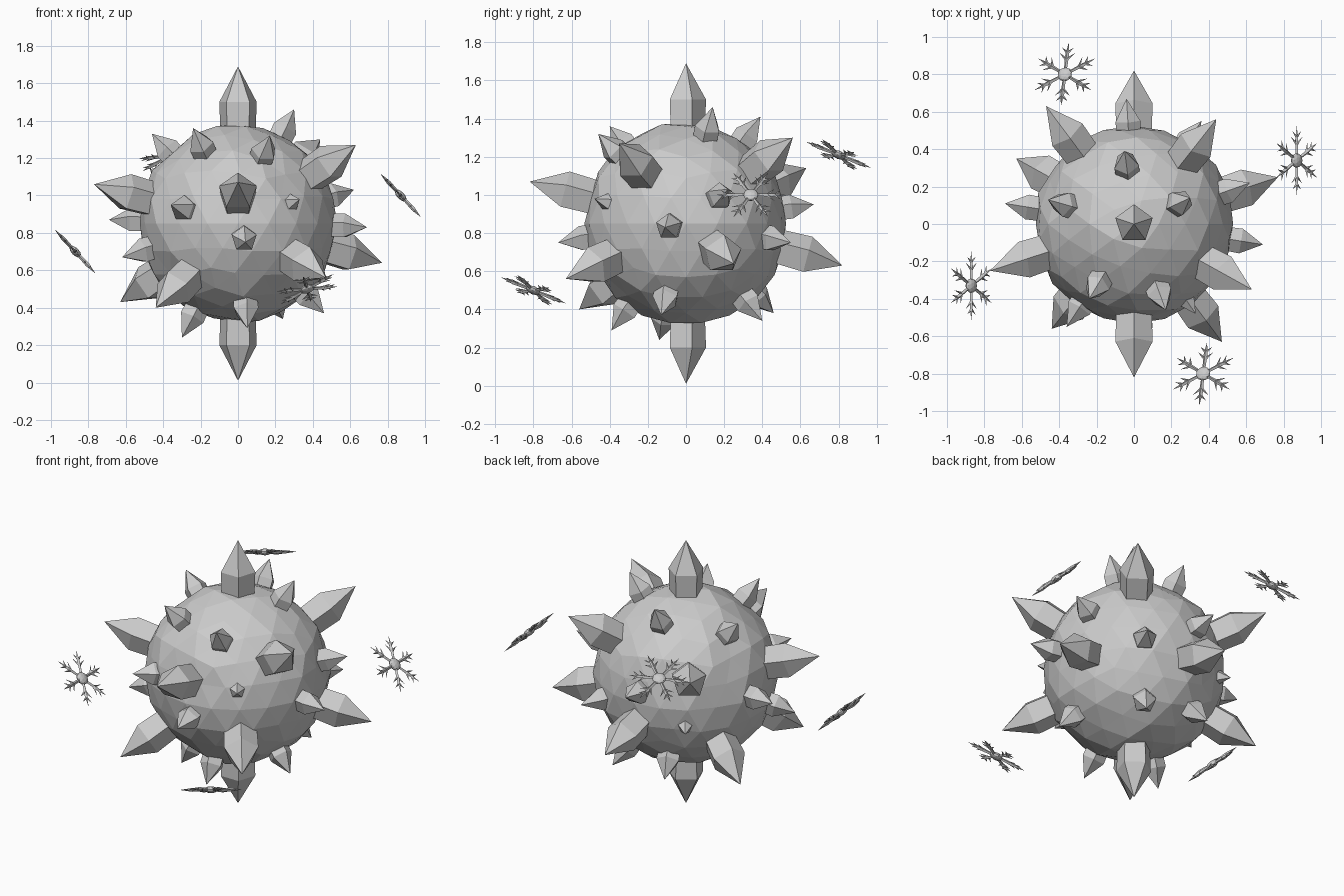
import bpy, bmesh, math, random
from mathutils import Vector, Matrix

if "Cube" in bpy.data.objects:
    bpy.data.objects.remove(bpy.data.objects["Cube"])

random.seed(4)
C = Vector((0, 0, 0.85))


def finish(name, bm):
    bmesh.ops.recalc_face_normals(bm, faces=bm.faces)
    me = bpy.data.meshes.new(name)
    bm.to_mesh(me)
    bm.free()
    ob = bpy.data.objects.new(name, me)
    bpy.context.collection.objects.link(ob)
    return ob


def crystal(bm, origin, direction, profile, sides, up=Vector((0, 0, 1))):
    """Rings of (distance, radius) along a direction, closed by a point at each zero radius."""
    d = direction.normalized()
    ref = up if abs(d.dot(up)) < 0.95 else Vector((0, 1, 0))
    a = (ref - d * ref.dot(d)).normalized()
    b = d.cross(a)
    prev = None
    for dist, r in profile:
        o = origin + d * dist
        if r == 0:
            ring = [bm.verts.new(o)]
        else:
            ring = [bm.verts.new(o + a * r * math.cos(t) + b * r * math.sin(t))
                    for t in (2 * math.pi * i / sides for i in range(sides))]
        if prev:
            for i in range(sides):
                j = (i + 1) % sides
                if len(ring) == 1:
                    bm.faces.new((prev[i], prev[j], ring[0]))
                elif len(prev) == 1:
                    bm.faces.new((prev[0], ring[j], ring[i]))
                else:
                    bm.faces.new((prev[i], prev[j], ring[j], ring[i]))
        elif r:
            bm.faces.new(ring[::-1])
        prev = ring


# Faceted core ball
bm = bmesh.new()
bmesh.ops.create_icosphere(bm, subdivisions=3, radius=0.53)
for v in bm.verts:
    v.co *= 1 + random.uniform(-0.02, 0.02)
bmesh.ops.translate(bm, verts=bm.verts, vec=C)
finish("core_ball", bm)

# Long spikes, in opposite pairs
LONG = [(0, 0, 0.84), (0, -0.82, 0.22), (-0.77, -0.25, 0.21),
        (-0.47, 0.63, 0.29), (0.44, 0.56, 0.45), (0.63, -0.35, 0.42)]
# Short spikes, in opposite pairs
SHORT = [(0.3, 0.14, 0.61), (-0.05, 0.39, 0.56), (-0.46, 0.13, 0.48),
         (-0.24, -0.4, 0.51), (0.17, -0.46, 0.47), (-0.36, -0.55, 0.1),
         (-0.04, 0.67, 0.1), (0.33, -0.48, 0.13), (0.69, -0.11, -0.02),
         (0.62, 0.22, 0.18)]
for name, tips, r, tip_len in (("long_spike", LONG, 0.105, 0.19),
                               ("short_spike", SHORT, 0.07, 0.12)):
    for t in tips:
        for s in (1, -1):
            v = Vector(t) * s
            L = v.length
            bm = bmesh.new()
            crystal(bm, C, v, [(0.42, r * 0.92), (L - tip_len, r), (L, 0)], 5)
            finish(name, bm)

# Snowflakes floating around the ball
FLAKES = [((-0.37, 0.8, 1.21), (-0.27, 0.385, 0.88)),
          ((0.37, -0.8, 0.5), (-0.27, 0.385, 0.88)),
          ((0.87, 0.34, 1.0), (0.73, 0, 0.68)),
          ((-0.87, -0.33, 0.7), (0.73, 0, 0.68))]
for pos, n in FLAKES:
    n = Vector(n).normalized()
    y = (Vector((0, 1, 0)) - n * n.y).normalized()
    x = y.cross(n)
    bm = bmesh.new()
    # hub
    bmesh.ops.create_icosphere(bm, subdivisions=2, radius=0.04)
    bmesh.ops.scale(bm, verts=bm.verts, vec=(1, 1, 0.5))
    up = Vector((0, 0, 1))
    for k in range(6):
        a = math.pi / 2 + k * math.pi / 3
        d = Vector((math.cos(a), math.sin(a), 0))
        # arm
        crystal(bm, Vector(), d, [(0.02, 0.008), (0.11, 0.011), (0.185, 0)], 4, up)
        # side barbs
        for start, length in ((0.085, 0.06), (0.125, 0.045)):
            for s in (1, -1):
                b = Matrix.Rotation(s * math.radians(48), 3, 'Z') @ d
                crystal(bm, d * start, b, [(0, 0.009), (length, 0)], 4, up)
    ob = finish("snowflake", bm)
    m = Matrix((x, y, n)).transposed().to_4x4()
    m.translation = Vector(pos)
    ob.data.transform(m)
